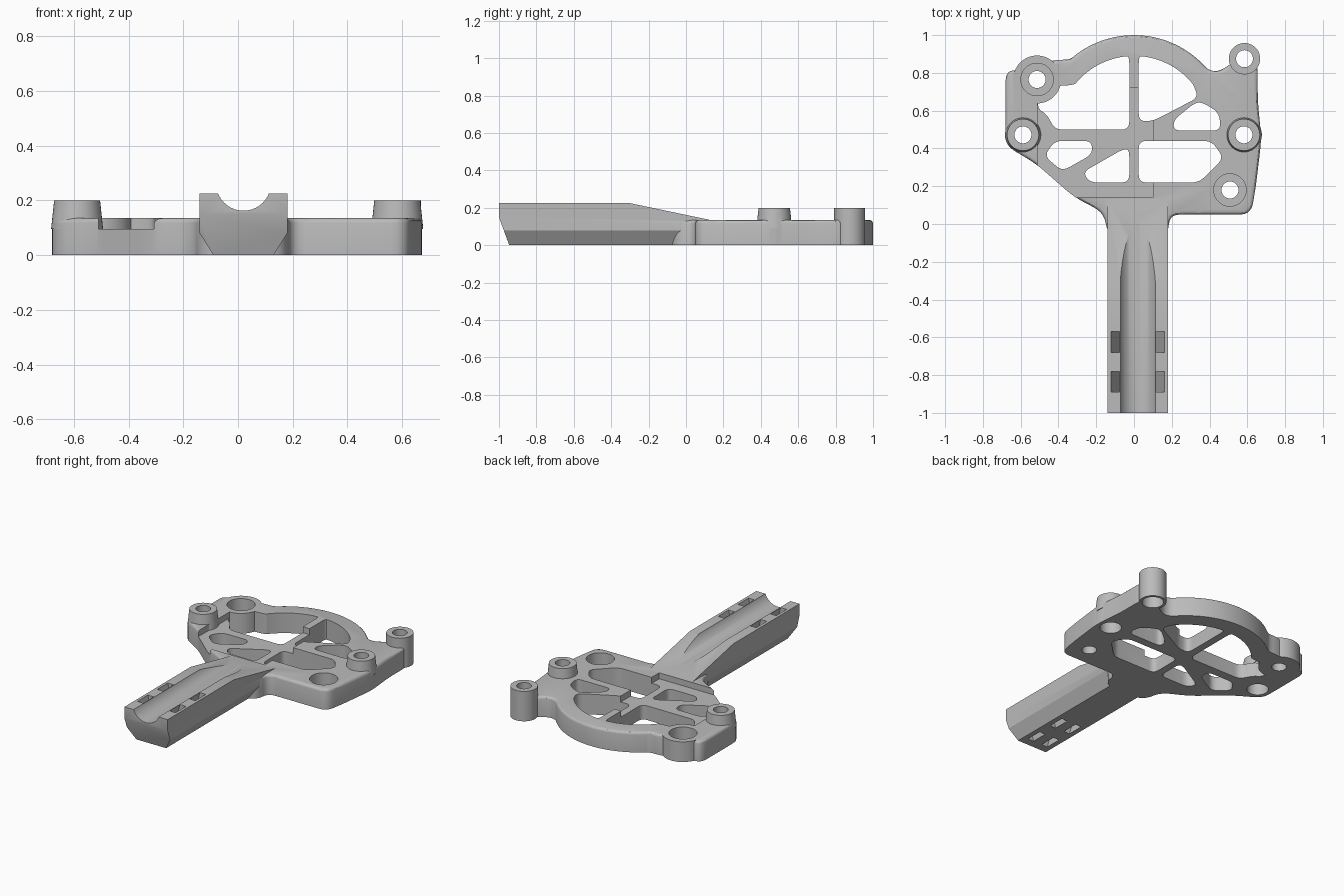
import bpy
import bmesh
import math
from mathutils import Vector, Matrix

cube = bpy.data.objects.get("Cube")
if cube:
    bpy.data.objects.remove(cube, do_unlink=True)

THICK, FLOOR, BOSS_TOP, ARM_TOP = 0.135, 0.095, 0.2, 0.225
ARM_X = 0.02

grey = bpy.data.materials.new("matte grey")
grey.use_nodes = True
grey.diffuse_color = (0.5, 0.5, 0.5, 1)
grey.node_tree.nodes["Principled BSDF"].inputs["Base Color"].default_value = grey.diffuse_color


def make(name, bm):
    bmesh.ops.recalc_face_normals(bm, faces=bm.faces)
    mesh = bpy.data.meshes.new(name)
    bm.to_mesh(mesh)
    bm.free()
    mesh.materials.append(grey)
    obj = bpy.data.objects.new(name, mesh)
    bpy.context.collection.objects.link(obj)
    return obj


def combine(target, tool, operation):
    mod = target.modifiers.new("combine", 'BOOLEAN')
    mod.operation = operation
    mod.solver = 'EXACT'
    mod.object = tool
    bpy.context.view_layer.objects.active = target
    bpy.ops.object.modifier_apply(modifier=mod.name)
    bpy.data.objects.remove(tool, do_unlink=True)


def arc(cx, cy, r, start, end, steps):
    angles = [math.radians(start + (end - start) * i / steps) for i in range(steps + 1)]
    return [(cx + r * math.cos(a), cy + r * math.sin(a)) for a in angles]


def rounded(points, cut, steps=5):
    """Replace every corner by a short curve."""
    pts, out = [Vector(p) for p in points], []
    for i, p in enumerate(pts):
        a, b = pts[i - 1] - p, pts[(i + 1) % len(pts)] - p
        a = p + a.normalized() * min(cut, a.length * 0.48)
        b = p + b.normalized() * min(cut, b.length * 0.48)
        for k in range(steps + 1):
            t = k / steps
            out.append(a * (1 - t) ** 2 + p * 2 * t * (1 - t) + b * t * t)
    return out


def prism(name, points, z0, z1, bevel=0):
    bm = bmesh.new()
    face = bm.faces.new([bm.verts.new((x, y, z0)) for x, y in points])
    new = bmesh.ops.extrude_face_region(bm, geom=[face])["geom"]
    top = [v for v in new if isinstance(v, bmesh.types.BMVert)]
    bmesh.ops.translate(bm, verts=top, vec=(0, 0, z1 - z0))
    if bevel:
        bmesh.ops.recalc_face_normals(bm, faces=bm.faces)
        edges = [e for e in bm.edges if all(v in top for v in e.verts)]
        bmesh.ops.bevel(bm, geom=edges, offset=bevel, segments=3, profile=0.5,
                        affect='EDGES', clamp_overlap=False)
    return make(name, bm)


def cone(name, x, y, z0, z1, r0, r1):
    bm = bmesh.new()
    bmesh.ops.create_cone(bm, cap_ends=True, segments=40, radius1=r0, radius2=r1, depth=z1 - z0,
                          matrix=Matrix.Translation((x, y, (z0 + z1) / 2)))
    return make(name, bm)


def box(name, centre, size, tilt=0):
    bm = bmesh.new()
    bmesh.ops.create_cube(bm, size=1, matrix=Matrix.Translation(centre)
                          @ Matrix.Rotation(tilt, 4, 'Y') @ Matrix.Diagonal((*size, 1)))
    return make(name, bm)


# Plate with a rounded top rim
outline = [(0.1, -0.09), (0.18, -0.05), (0.19, 0.05), (0.3, 0.05), (0.62, 0.05), (0.645, 0.2),
           (0.675, 0.45), (0.655, 0.65), (0.655, 0.86), (0.54, 0.87), (0.46, 0.81), (0.4, 0.81)]
outline += arc(0, 0.49, 0.51, 45, 132, 20)
outline += [(-0.42, 0.87), (-0.6, 0.815), (-0.68, 0.81), (-0.68, 0.415), (-0.52, 0.32),
            (-0.32, 0.145), (-0.16, 0.06), (-0.14, -0.05), (-0.06, -0.09)]
body = prism("mounting_bracket", rounded(outline, 0.06), 0, THICK, 0.018)

# Shallow recess in the plate
combine(body, box("recess", (-0.205, 0.43, FLOOR + 0.1), (0.61, 0.58, 0.2)), 'DIFFERENCE')

# Windows between the spokes
windows = [
    [(-0.025, 0.89)] + arc(0, 0.49, 0.4, 98, 142, 12)
    + [(-0.42, 0.73), (-0.51, 0.72), (-0.51, 0.61), (-0.46, 0.58), (-0.42, 0.5), (-0.025, 0.5)],
    [(0.025, 0.545), (0.1, 0.545), (0.34, 0.67)] + arc(0, 0.49, 0.4, 38, 82, 12) + [(0.025, 0.89)],
    [(0.21, 0.495), (0.46, 0.495), (0.45, 0.59), (0.36, 0.645), (0.32, 0.64), (0.21, 0.55)],
    [(0.025, 0.22), (0.345, 0.22), (0.475, 0.35), (0.41, 0.44), (0.025, 0.44)],
    [(-0.42, 0.44), (-0.225, 0.44), (-0.22, 0.37), (-0.38, 0.28), (-0.475, 0.36)],
    [(-0.025, 0.22), (-0.235, 0.22), (-0.27, 0.275), (-0.06, 0.395), (-0.025, 0.395)],
]
for points in windows:
    combine(body, prism("window", rounded(points, 0.04), -0.1, 0.4), 'DIFFERENCE')

# Bosses: tall ones bored wider from below, low ones counterbored from above
tall = [(-0.588, 0.472, 0.095), (0.582, 0.472, 0.095), (0.585, 0.875, 0.083)]
low = [(-0.513, 0.765, 0.127), (0.508, 0.18, 0.1)]
for x, y, r in tall:
    combine(body, cone("boss_base", x, y, 0, THICK, min(r, 0.09), min(r, 0.09)), 'UNION')
    combine(body, cone("boss", x, y, FLOOR, BOSS_TOP, r, min(r, 0.084)), 'UNION')
for x, y, r in low:
    combine(body, cone("boss", x, y, 0, THICK, r, r), 'UNION')

# Arm: faceted bar with sloped root and undercut tip
bm = bmesh.new()
half = [(0.11, 0), (0.16, 0.08), (0.16, ARM_TOP)]
section = half + [(-x, z) for x, z in reversed(half)]
face = bm.faces.new([bm.verts.new((ARM_X + x, -1, z)) for x, z in section])
new = bmesh.ops.extrude_face_region(bm, geom=[face])["geom"]
bmesh.ops.translate(bm, vec=(0, 1.13, 0), verts=[v for v in new if isinstance(v, bmesh.types.BMVert)])
for point, normal in [((0, -0.3, ARM_TOP), (0, 0.09, 0.43)), ((0, -0.945, 0), (0, -0.15, -0.055))]:
    cut = bmesh.ops.bisect_plane(bm, geom=bm.verts[:] + bm.edges[:] + bm.faces[:], plane_co=point,
                                 plane_no=normal, clear_outer=True)["geom_cut"]
    bmesh.ops.holes_fill(bm, edges=bm.edges[:])
combine(body, make("arm", bm), 'UNION')

# Cable groove along the arm
groove = cone("groove", 0, 0, -0.6, 0.6, 0.1, 0.1)
groove.matrix_world = Matrix.Translation((ARM_X, -0.6, 0.262)) @ Matrix.Rotation(math.pi / 2, 4, 'X')
bpy.context.view_layer.update()
combine(body, groove, 'DIFFERENCE')

# Slanted strap slots
for y in (-0.625, -0.835):
    for side in (-1, 1):
        slot = box("slot", (ARM_X + side * 0.087, y, ARM_TOP / 2), (0.042, 0.11, 0.4), side * 0.28)
        combine(body, slot, 'DIFFERENCE')

# Screw holes
for x, y, r in tall:
    combine(body, cone("hole", x, y, -0.1, 0.4, 0.045, 0.045), 'DIFFERENCE')
    combine(body, cone("lower_bore", x, y, -0.1, 0.08, 0.066, 0.066), 'DIFFERENCE')
for x, y, r in low:
    combine(body, cone("hole", x, y, -0.1, 0.4, 0.045, 0.045), 'DIFFERENCE')
    combine(body, cone("upper_bore", x, y, 0.05, 0.4, 0.086, 0.086), 'DIFFERENCE')

bpy.ops.object.select_all(action='DESELECT')
body.select_set(True)
bpy.context.view_layer.objects.active = body
bpy.ops.object.shade_smooth_by_angle(angle=math.radians(30))
